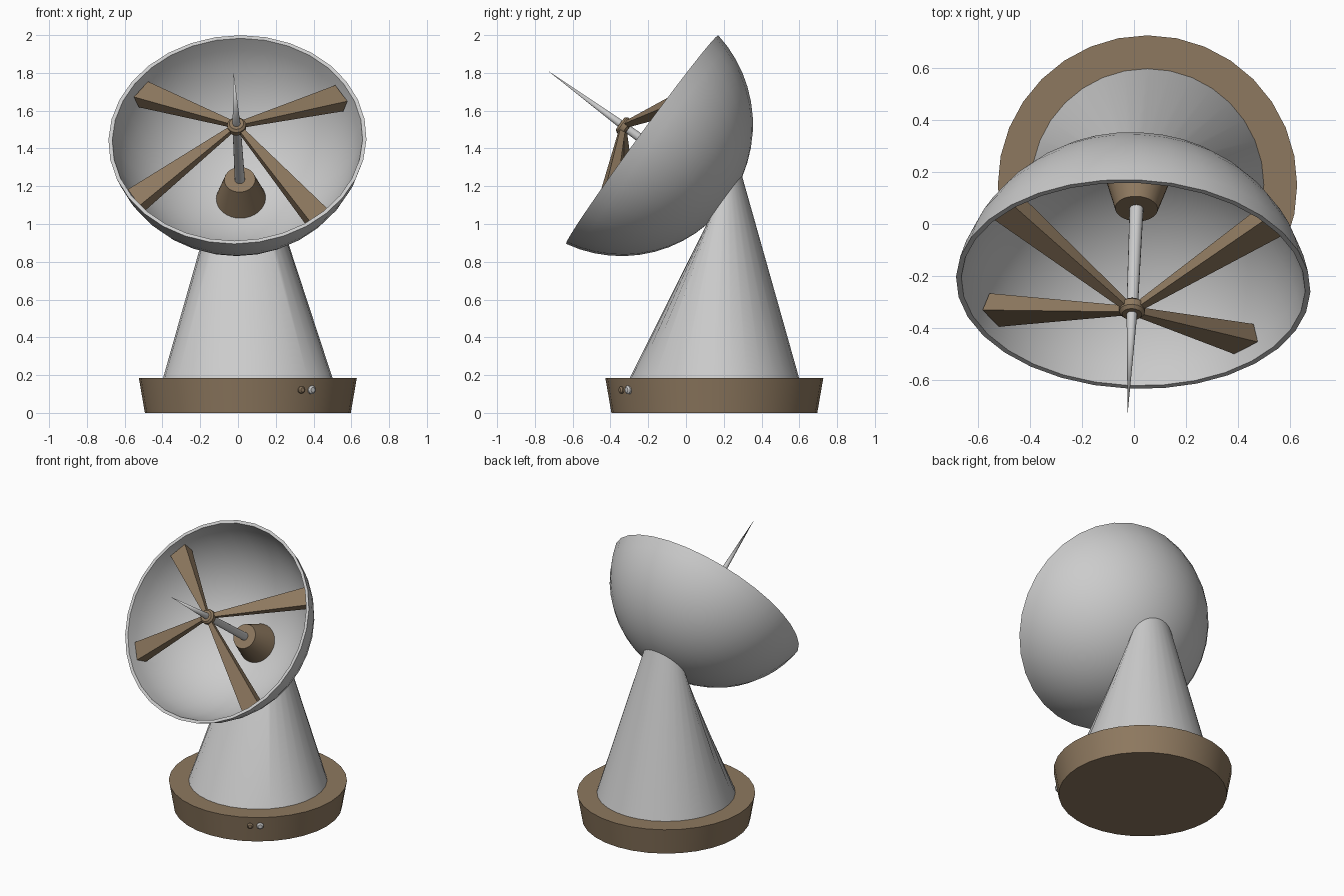
import bpy, bmesh, math
from mathutils import Vector, Matrix

if "Cube" in bpy.data.objects:
    bpy.data.objects.remove(bpy.data.objects["Cube"])


def material(name, rgb):
    m = bpy.data.materials.new(name)
    m.diffuse_color = (*rgb, 1)
    m.use_nodes = True
    m.node_tree.nodes["Principled BSDF"].inputs["Base Color"].default_value = m.diffuse_color
    return m


GREY = material("light_grey", (0.60, 0.60, 0.60))
BROWN = material("warm_brown", (0.27, 0.19, 0.115))
SIDES = 32

# Dish frame: local z looks out of the bowl, origin at the rim centre
n = Vector((-0.035, -0.807, 0.589)).normalized()
u = Vector((0, 0, 1)).cross(-n).normalized() * -1
if u.x < 0:
    u = -u
v = n.cross(u)
DISH = Matrix((u, v, n)).transposed().to_4x4()
DISH.translation = (-0.003, -0.232, 1.447)
WORLD = Matrix.Identity(4)


def finish(name, bm, mat, smooth=True, angle=35):
    bmesh.ops.remove_doubles(bm, verts=bm.verts, dist=1e-5)
    bmesh.ops.recalc_face_normals(bm, faces=bm.faces)
    me = bpy.data.meshes.new(name)
    bm.to_mesh(me)
    bm.free()
    me.materials.append(mat)
    ob = bpy.data.objects.new(name, me)
    bpy.context.collection.objects.link(ob)
    if smooth:
        bpy.ops.object.select_all(action='DESELECT')
        ob.select_set(True)
        bpy.context.view_layer.objects.active = ob
        bpy.ops.object.shade_smooth_by_angle(angle=math.radians(angle))
    return ob


def ring(bm, frame, r, z, sides):
    return [bm.verts.new(frame @ Vector((r * math.cos(a), r * math.sin(a), z)))
            for a in (2 * math.pi * i / sides for i in range(sides))]


def bridge(bm, a, b):
    k = len(a)
    for i in range(k):
        j = (i + 1) % k
        bm.faces.new((a[i], a[j], b[j], b[i]))


def lathe(name, frame, profile, mat, sides=SIDES):
    """Revolve (radius, height) points around the frame's z axis; r = 0 closes to a point."""
    bm = bmesh.new()
    prev = None
    for idx, (r, z) in enumerate(profile):
        if r == 0:
            tip = bm.verts.new(frame @ Vector((0, 0, z)))
            cur = [tip]
        else:
            cur = ring(bm, frame, r, z, sides)
        if prev:
            if len(prev) == 1 or len(cur) == 1:
                loop, tip = (cur, prev[0]) if len(prev) == 1 else (prev, cur[0])
                for i in range(sides):
                    bm.faces.new((loop[i], loop[(i + 1) % sides], tip))
            else:
                bridge(bm, prev, cur)
        elif r:
            bm.faces.new(cur)
        prev = cur
    if len(prev) > 1:
        bm.faces.new(prev)
    return finish(name, bm, mat)


# Round base, slightly wider at the top
base_frame = Matrix.Translation((0.052, 0.15, 0))
lathe("base", base_frame, [(0.545, 0), (0.577, 0.185)], BROWN)

# Pedestal lofted from the base to a tilted ring on the back of the bowl
bm = bmesh.new()
low = ring(bm, base_frame, 0.45, 0.18, SIDES)
high = ring(bm, Matrix.Translation((0.012, 0, 0)) @ DISH, 0.157, -0.54, SIDES)
bridge(bm, low, high)
bm.faces.new(low)
bm.faces.new(high)
finish("pedestal", bm, GREY)

# Thick spherical bowl
R, OFF, THICK, STEPS = 0.697, 0.136, 0.02, 12
outer, inner = [], []
for radius, arc in ((R, outer), (R - THICK, inner)):
    end = math.acos(OFF / radius)
    for i in range(STEPS + 1):
        t = end * i / STEPS
        x = radius * math.sin(t) if i else 0
        arc.append((x, OFF - radius * math.cos(t)))
lathe("dish", DISH, outer + inner[::-1], GREY)

# Feed cone in the middle of the bowl, mast, hub and spike
lathe("feed_mount", DISH, [(0.133, -0.535), (0.082, -0.36)], BROWN)
lathe("mast", DISH, [(0.027, -0.37), (0.022, 0.11)], GREY, 16)
lathe("hub", DISH, [(0.038, 0.092), (0.05, 0.104), (0.05, 0.132), (0.038, 0.144)], BROWN, 16)
lathe("spike", DISH, [(0.021, 0.13), (0, 0.622)], GREY, 16)

# Four tapered struts from the bowl edge to the hub
for k, deg in enumerate((32.5, 144.7, 212, 314)):
    frame = DISH @ Matrix.Rotation(math.radians(deg), 4, 'Z')
    bm = bmesh.new()
    sections = []
    # each section: radius at front and back, half width, front and back height
    for rf, rb, w, front, back in ((0.03, 0.03, 0.013, 0.13, 0.10),
                                   (0.640, 0.612, 0.062, -0.055, -0.125)):
        pts = ((rf, w, front), (rf, -w, front), (rb, -w, back), (rb, w, back))
        sections.append([bm.verts.new(frame @ Vector(p)) for p in pts])
    bridge(bm, *sections)
    for s in sections:
        bm.faces.new(s)
    finish(f"strut_{k + 1}", bm, BROWN, smooth=False)

# Two small knobs on the side of the base
for name, deg, r, mat in (("small_knob", -60, 0.019, BROWN), ("large_knob", -53.5, 0.023, GREY)):
    frame = (base_frame @ Matrix.Translation((0, 0, 0.122))
             @ Matrix.Rotation(math.radians(deg), 4, 'Z')
             @ Matrix.Rotation(math.radians(90), 4, 'Y'))
    lathe(name, frame, [(r, 0.54), (r, 0.572), (r * 0.6, 0.58)], mat, 12)
